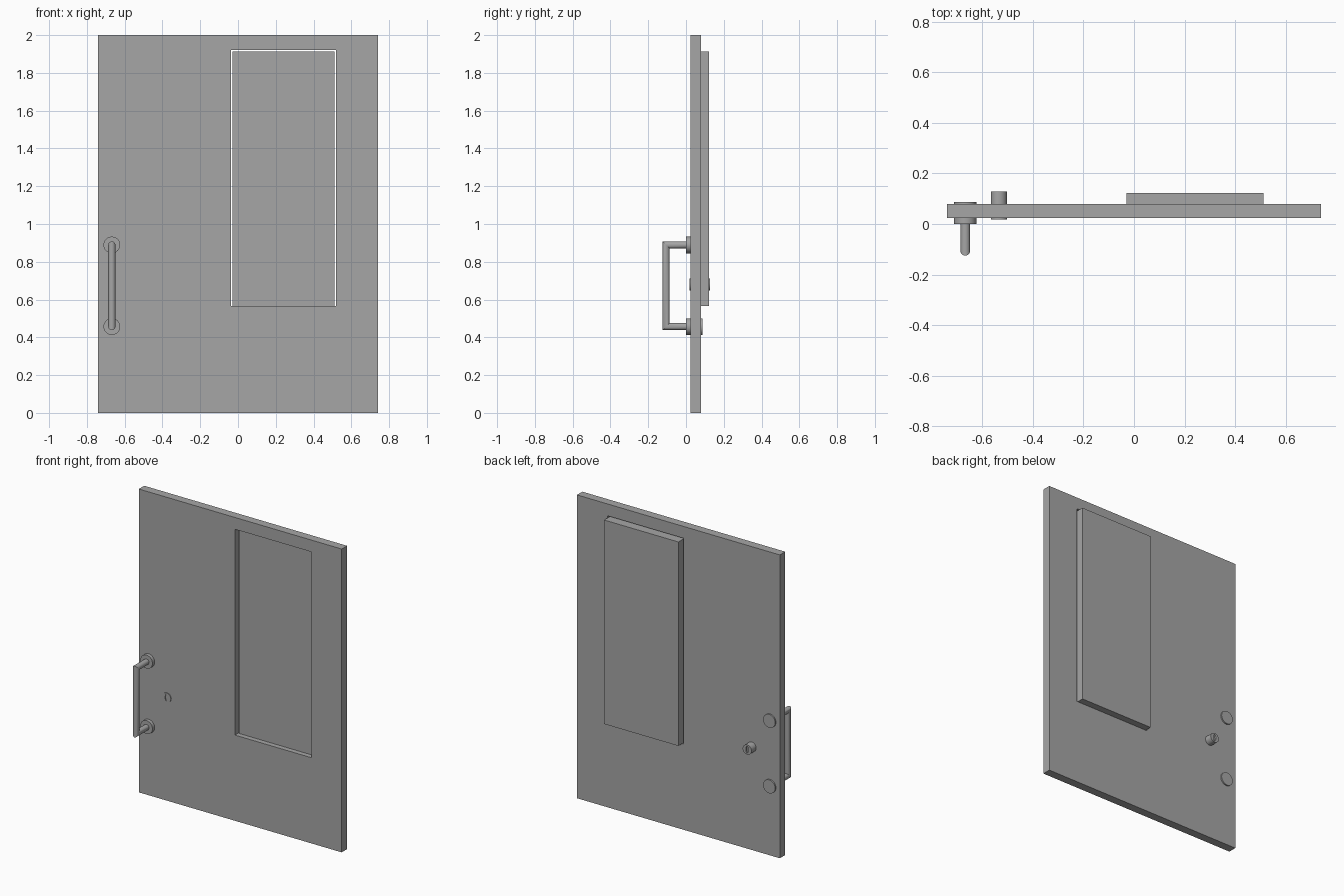
import bpy
import bmesh
from math import cos, sin, pi
from mathutils import Vector

old = bpy.data.objects.get("Cube")
if old:
    bpy.data.objects.remove(old, do_unlink=True)

# One plain grey for everything
grey = bpy.data.materials.new("plain grey")
grey.use_nodes = True
grey.diffuse_color = (0.38, 0.38, 0.38, 1)
grey.node_tree.nodes["Principled BSDF"].inputs["Base Color"].default_value = grey.diffuse_color


def finish(name, bm, smooth=False):
    bmesh.ops.recalc_face_normals(bm, faces=bm.faces)
    mesh = bpy.data.meshes.new(name)
    bm.to_mesh(mesh)
    bm.free()
    mesh.materials.append(grey)
    obj = bpy.data.objects.new(name, mesh)
    bpy.context.collection.objects.link(obj)
    if smooth:
        bpy.ops.object.select_all(action='DESELECT')
        obj.select_set(True)
        bpy.context.view_layer.objects.active = obj
        bpy.ops.object.shade_smooth_by_angle()
    return obj


def rect(x0, x1, z0, z1):
    return [(x0, z0), (x1, z0), (x1, z1), (x0, z1)]


def oval(x, z, rx, rz, n=40):
    return [(x + rx * cos(2 * pi * i / n), z + rz * sin(2 * pi * i / n)) for i in range(n)]


def bridge(bm, a, b):
    for i in range(len(a)):
        j = (i + 1) % len(a)
        bm.faces.new((a[i], a[j], b[j], b[i]))


def loops(bm, outline, *depths):
    return [[bm.verts.new((x, y, z)) for x, z in outline] for y in depths]


def prism(name, outline, y0, y1, smooth=False):
    bm = bmesh.new()
    front, back = loops(bm, outline, y0, y1)
    bridge(bm, front, back)
    bm.faces.new(front)
    bm.faces.new(back)
    return finish(name, bm, smooth)


# Door leaf with a rectangular window opening
FRONT, BACK = 0.023, 0.079
bm = bmesh.new()
outer = loops(bm, rect(-0.74, 0.74, 0, 2), FRONT, BACK)
inner = loops(bm, rect(-0.038, 0.519, 0.565, 1.922), FRONT, BACK)
bridge(bm, *outer)
bridge(bm, *inner)
for o, i in zip(outer, inner):
    bridge(bm, o, i)
finish("door_leaf", bm)

# Panel set into the opening and standing proud at the back
prism("window_panel", rect(-0.03, 0.512, 0.567, 1.912), 0.053, 0.122)

# Lock cylinder with a recessed key slot at both ends
LOCK_X, LOCK_Z = -0.535, 0.68
bm = bmesh.new()
rims = loops(bm, oval(LOCK_X, LOCK_Z, 0.032, 0.032), 0.018, 0.128)
slots = loops(bm, oval(LOCK_X, LOCK_Z, 0.009, 0.023), 0.018, 0.128)
floors = loops(bm, oval(LOCK_X, LOCK_Z, 0.009, 0.023), 0.028, 0.118)
bridge(bm, *rims)
for rim, slot, floor in zip(rims, slots, floors):
    bridge(bm, rim, slot)
    bridge(bm, slot, floor)
    bm.faces.new(floor)
finish("lock_cylinder", bm, True)

# Round roses that run through the leaf
HANDLE_X, LOW, HIGH = -0.668, 0.457, 0.889
for name, z in (("lower_rose", LOW), ("upper_rose", HIGH)):
    prism(name, oval(HANDLE_X, z, 0.044, 0.044), 0.0, 0.088, True)

# Pull handle: round bar swept along a bracket path with mitred corners
R, BAR_Y = 0.019, -0.106
path = [Vector((HANDLE_X, y, z)) for y, z in
        ((0.01, LOW), (BAR_Y, LOW), (BAR_Y, HIGH), (0.01, HIGH))]
# Direction in which each ring is spread, besides x
spread = [Vector(d) for d in ((0, 0, 1), (0, 1, 1), (0, -1, 1), (0, 0, -1))]
spread[2] = Vector((0, 1, -1))
bm = bmesh.new()
rings = []
for p, d in zip(path, spread):
    ring = []
    for i in range(32):
        a = 2 * pi * i / 32
        ring.append(bm.verts.new(p + R * (Vector((cos(a), 0, 0)) + d * sin(a))))
    rings.append(ring)
for a, b in zip(rings, rings[1:]):
    bridge(bm, a, b)
bm.faces.new(rings[0])
bm.faces.new(rings[-1])
finish("pull_handle", bm, True)
